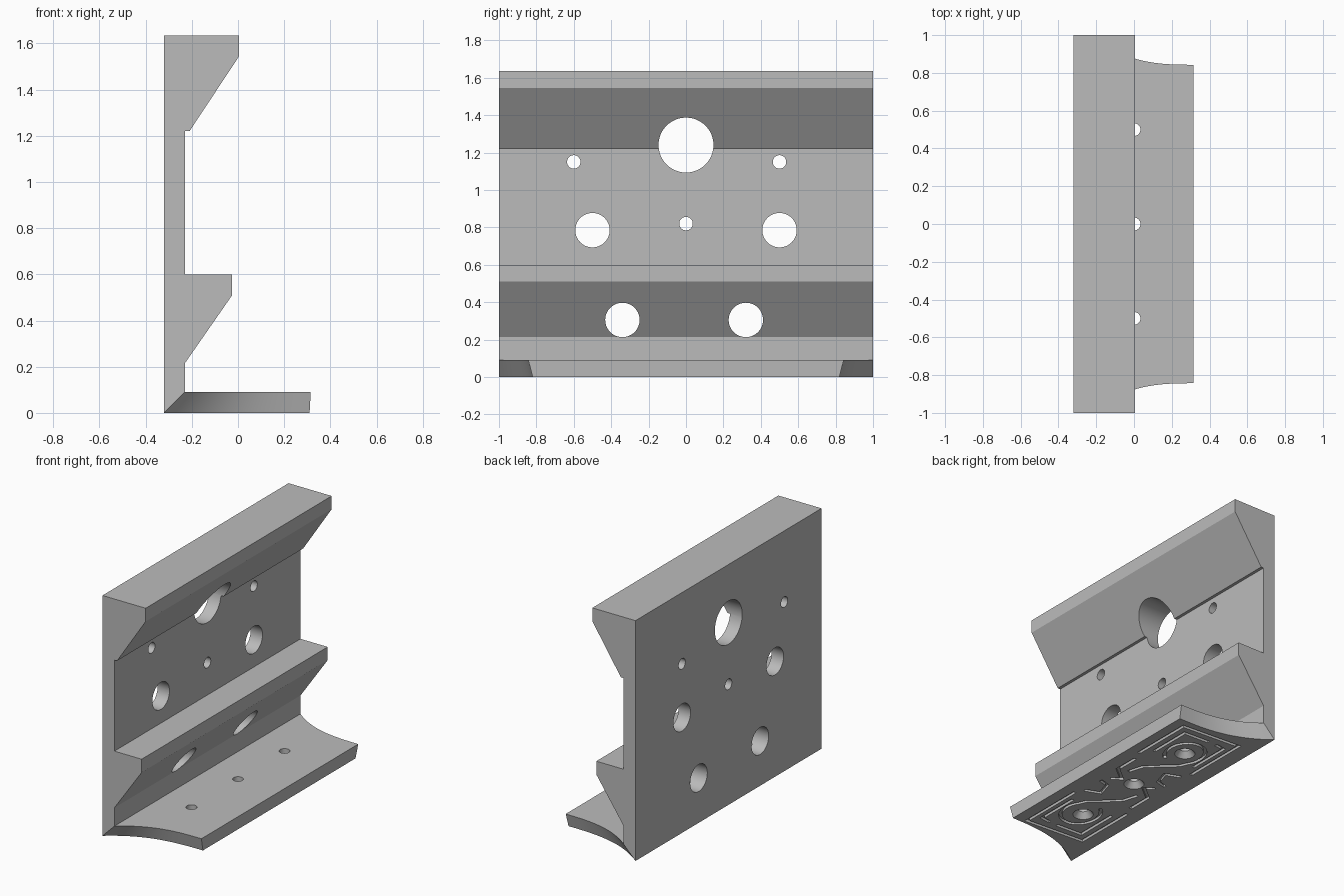
import bpy, bmesh, math
from mathutils import Vector, Matrix

if "Cube" in bpy.data.objects:
    bpy.data.objects.remove(bpy.data.objects["Cube"])

grey = bpy.data.materials.new("plain grey")
grey.use_nodes = True
GREY = (0.5, 0.5, 0.5, 1)
grey.diffuse_color = GREY
grey.node_tree.nodes["Principled BSDF"].inputs["Base Color"].default_value = GREY


def make_object(name, bm):
    bmesh.ops.recalc_face_normals(bm, faces=bm.faces)
    mesh = bpy.data.meshes.new(name)
    bm.to_mesh(mesh)
    bm.free()
    mesh.materials.append(grey)
    ob = bpy.data.objects.new(name, mesh)
    bpy.context.collection.objects.link(ob)
    return ob


# Wall with two sloped ledges, a profile extruded along y
profile = [(-.32, 0), (-.23, .09), (-.23, .215), (-.025, .51), (-.025, .6),
           (-.23, .6), (-.23, 1.22), (-.21, 1.22), (.005, 1.545),
           (.005, 1.635), (-.32, 1.635)]
bm = bmesh.new()
near = [bm.verts.new((x, -1, z)) for x, z in profile]
far = [bm.verts.new((x, 1, z)) for x, z in profile]
bm.faces.new(near)
bm.faces.new(far)
for i in range(1, len(profile)):
    j = (i + 1) % len(profile)
    bm.faces.new((near[i], near[j], far[j], far[i]))

# Foot plate with hollow curved ends, growing out of the wall's slanted edge
STEPS = 20
row = [near[0], near[1], far[1], far[0]]
for k in range(1, STEPS + 1):
    t = k / STEPS
    bend = (1 - t) ** 2.8
    low = (-.32 + .63 * t, .82 + .18 * bend, 0)
    high = (-.23 + .545 * t, .843 + .157 * bend, .09)
    new = [bm.verts.new((x, s * y, z)) for (x, y, z), s in
           ((low, -1), (high, -1), (high, 1), (low, 1))]
    for a in range(4):
        b = (a + 1) % 4
        bm.faces.new((row[a], row[b], new[b], new[a]))
    row = new
bm.faces.new(row)
bracket = make_object("bracket", bm)


# Cutters
def cylinder(bm, centre, r1, r2, depth, sideways=False):
    turn = Matrix.Rotation(math.pi / 2, 4, 'Y') if sideways else Matrix()
    bmesh.ops.create_cone(bm, cap_ends=True, segments=48, radius1=r1, radius2=r2,
                          depth=depth, matrix=Matrix.Translation(centre) @ turn)


def groove(bm, path, width=.022, depth=.018):
    pts = [Vector(p) for p in path]
    rings = []
    for i, p in enumerate(pts):
        into = (p - pts[i - 1]).normalized() if i else (pts[1] - p).normalized()
        out = (pts[i + 1] - p).normalized() if i < len(pts) - 1 else into
        side = Vector((-into.y - out.y, into.x + out.x)).normalized()
        side *= width / 2 / max(.4, side.dot(Vector((-into.y, into.x))))
        rings.append([bm.verts.new((*(p + s * side), z)) for s, z in
                      ((-1, -.02), (1, -.02), (1, depth), (-1, depth))])
    for a, b in zip(rings, rings[1:]):
        for i in range(4):
            j = (i + 1) % 4
            bm.faces.new((a[i], a[j], b[j], b[i]))
    bm.faces.new(rings[0])
    bm.faces.new(rings[-1])


cutters = []

# Round holes through the wall
bm = bmesh.new()
for y, z, r in [(0, 1.24, .147), (-.6, 1.15, .036), (.5, 1.15, .036), (0, .82, .036),
                (-.5, .785, .092), (.5, .785, .092), (-.34, .305, .092), (.32, .305, .092)]:
    cylinder(bm, (0, y, z), r, r, 1.5, True)
cutters.append(make_object("wall_hole_cutter", bm))

# Screw holes in the foot, and their countersinks below
bm = bmesh.new()
for y in (-.5, 0, .5):
    cylinder(bm, (0, y, .05), .034, .034, .16)
cutters.append(make_object("foot_hole_cutter", bm))
bm = bmesh.new()
for y in (-.5, 0, .5):
    cylinder(bm, (0, y, .01), .08, .033, .06)
cutters.append(make_object("countersink_cutter", bm))

# Ornamental grooves under the foot, repeated by a half turn
scroll = []
for k in range(25):
    a = math.radians(-60 + 280 * k / 24)
    scroll.append((.12 * math.cos(a), .5 + .14 * math.sin(a)))
scroll += [(-.07, .36), (.02, .28), (.1, .2), (.13, .1)]
paths = [
    [(.23, .32), (.23, .76), (-.2, .79), (-.2, .32)],
    [(.17, .4), (.17, .7), (-.02, .71)],
    [(-.15, .4), (-.15, .7), (-.08, .71)],
    scroll,
    [(-.17, .26), (-.07, .22), (-.1, .12), (-.17, .1)],
    [(.2, .25), (.2, .08), (.1, .0), (.16, -.04)],
]
bm = bmesh.new()
for path in paths:
    for s in (1, -1):
        groove(bm, [(s * x, s * y) if s > 0 else (.02 - x, -y) for x, y in path])
cutters.append(make_object("groove_cutter", bm))

for cutter in cutters:
    cutter.hide_render = True
    mod = bracket.modifiers.new(cutter.name, 'BOOLEAN')
    mod.operation = 'DIFFERENCE'
    mod.solver = 'EXACT'
    mod.use_self = True
    mod.object = cutter

# Bake the cuts and drop the cutters
bpy.context.view_layer.update()
graph = bpy.context.evaluated_depsgraph_get()
cut_mesh = bpy.data.meshes.new_from_object(bracket.evaluated_get(graph))
bracket.modifiers.clear()
bracket.data = cut_mesh
cut_mesh.materials.clear()
cut_mesh.materials.append(grey)
for cutter in cutters:
    bpy.data.objects.remove(cutter)

bpy.ops.object.select_all(action='DESELECT')
bracket.select_set(True)
bpy.context.view_layer.objects.active = bracket
bpy.ops.object.shade_smooth_by_angle(angle=math.radians(30))
